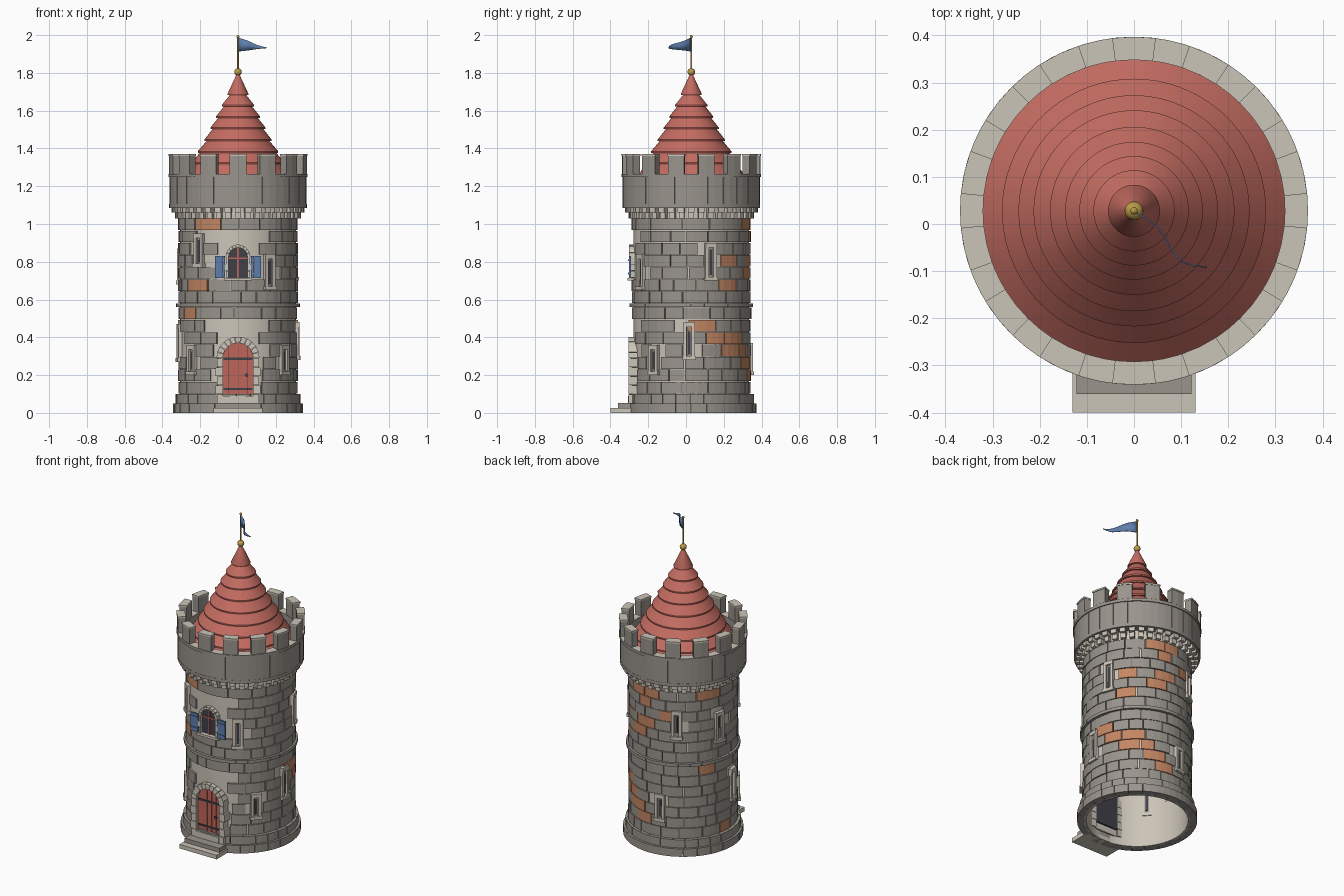
import bpy, bmesh, math, random
from math import sin, cos, pi, radians, sqrt

if "Cube" in bpy.data.objects:
    bpy.data.objects.remove(bpy.data.objects["Cube"])

random.seed(4)
CY = 0.028          # tower axis sits slightly behind the origin, steps reach forward


def material(name, rgb):
    m = bpy.data.materials.new(name)
    m.diffuse_color = (*rgb, 1)
    m.use_nodes = True
    m.node_tree.nodes["Principled BSDF"].inputs["Base Color"].default_value = m.diffuse_color
    return m


STONE = material("grey stone", (.32, .295, .265))
LIGHT = material("light stone", (.60, .555, .48))
BRICK = material("orange brick", (.55, .24, .125))
ROOF = material("roof red", (.55, .15, .12))
DOOR = material("door red", (.52, .13, .10))
BLUE = material("blue", (.11, .21, .42))
DARK = material("dark opening", (.05, .05, .065))
GOLD = material("gold", (.50, .33, .07))


def place(a, u, r, z):
    """Angle a (degrees, 0 = front, 90 = right), sideways u, outward r, height z."""
    t = radians(a)
    return (u * cos(t) + r * sin(t), CY + u * sin(t) - r * cos(t), z)


def solid(bm, lower, upper, mat=0):
    va, vb = [bm.verts.new(p) for p in lower], [bm.verts.new(p) for p in upper]
    n = len(va)
    faces = [bm.faces.new(va), bm.faces.new(vb[::-1])]
    faces += [bm.faces.new((va[i], vb[i], vb[(i + 1) % n], va[(i + 1) % n])) for i in range(n)]
    for f in faces:
        f.material_index = mat


def wedge(bm, a0, a1, r0, r1, z0, z1, mat=0, seg=2):
    angs = [a0 + (a1 - a0) * i / seg for i in range(seg + 1)]
    path = [(a, r1) for a in angs] + [(a, r0) for a in angs[::-1]]
    solid(bm, [place(a, 0, r, z0) for a, r in path], [place(a, 0, r, z1) for a, r in path], mat)


def prism(bm, a, outline, r0, r1, mat=0):
    solid(bm, [place(a, u, r0, z) for u, z in outline], [place(a, u, r1, z) for u, z in outline], mat)


def box(bm, a, u0, u1, r0, r1, z0, z1, mat=0):
    prism(bm, a, [(u0, z0), (u1, z0), (u1, z1), (u0, z1)], r0, r1, mat)


def finish(name, bm, *mats, smooth=False):
    bmesh.ops.recalc_face_normals(bm, faces=bm.faces)
    me = bpy.data.meshes.new(name)
    bm.to_mesh(me)
    bm.free()
    for m in mats:
        me.materials.append(m)
    ob = bpy.data.objects.new(name, me)
    bpy.context.collection.objects.link(ob)
    if smooth:
        bpy.ops.object.select_all(action='DESELECT')
        ob.select_set(True)
        bpy.context.view_layer.objects.active = ob
        bpy.ops.object.shade_smooth_by_angle(angle=radians(35))
    return ob


def lathe(name, profile, mat, seg=64, closed=False):
    bm = bmesh.new()
    rings = [[bm.verts.new(place(360 * i / seg, 0, r, z)) for i in range(seg)] for r, z in profile]
    pairs = list(zip(rings, rings[1:])) + ([(rings[-1], rings[0])] if closed else [])
    for p, q in pairs:
        for i in range(seg):
            j = (i + 1) % seg
            bm.faces.new((p[i], p[j], q[j], q[i]))
    bmesh.ops.remove_doubles(bm, verts=bm.verts, dist=1e-5)
    return finish(name, bm, mat, smooth=True)


def ring_of_blocks(name, n, r0, r1, z0, z1, mat, fill=.96, turn=0):
    bm = bmesh.new()
    step = 360 / n
    for i in range(n):
        c = turn + i * step
        wedge(bm, c - step * fill / 2, c + step * fill / 2, r0, r1, z0, z1)
    return finish(name, bm, mat)


def apart(a, b):
    return abs((a - b + 180) % 360 - 180)


# Mortar shell, open underneath
lathe("mortar_shell", [(.293, 0), (.306, 0), (.306, 1.10), (.293, 1.10)], LIGHT, closed=True)

# Wall stones: skipped around openings, brick at the repaired patches
slits = [(-41, .77, .95), (32, .65, .84), (-51, .20, .36), (51, .20, .36), (109, .70, .90),
         (88, .28, .48), (-152, .73, .91), (-104, .68, .87), (-81, .27, .47), (-170, .20, .37)]
clear = [(0, 23, 0, .49), (0, 20, .69, .96)] + [(a, 8, z0, z1) for a, z0, z1 in slits]
bricks = [{0: [-102], 1: [170], 2: [152], 3: [122, 150], 4: [125, 107], 5: [103, -34], 6: [-59, -121]},
          {1: [137, -50], 2: [158], 3: [135, 164], 4: [-162], 5: [172], 6: [162, -177, -123, -38]}]
bm = bmesh.new()
for half, (base, h) in enumerate([(.10, .0657), (.58, .0643)]):
    for k in range(7):
        z0, z1 = base + k * h, base + (k + 1) * h
        n = random.choice([17, 18, 19])
        cuts = [(i + .5 * (k % 2) + random.uniform(-.22, .22)) * 360 / n for i in range(n)]
        for i in range(n):
            a0, a1 = cuts[i], cuts[(i + 1) % n] + (360 if i == n - 1 else 0)
            mid, zc = (a0 + a1) / 2, (z0 + z1) / 2
            if any(apart(mid, a) < w and lo < zc < hi for a, w, lo, hi in clear):
                continue
            patch = any(apart(mid, b) < (a1 - a0) / 2 for b in bricks[half].get(k, []))
            wedge(bm, a0 + .4, a1 - .4, .30, .315 + random.uniform(-.002, .003),
                  z0 + .002, z1 - .002, 1 if patch else 0, 3)
finish("wall_stones", bm, STONE, BRICK)

# Plinth, string course, corbels and parapet
ring_of_blocks("plinth_lower", 26, .295, .345, 0, .05, STONE, .98)
ring_of_blocks("plinth_upper", 28, .295, .331, .05, .10, STONE, .97, 5)
ring_of_blocks("string_course", 30, .295, .328, .56, .58, STONE, .985)
ring_of_blocks("corbel_lower", 40, .30, .333, 1.03, 1.065, LIGHT, .55)
ring_of_blocks("corbel_upper", 40, .30, .352, 1.06, 1.092, LIGHT, .62)
lathe("parapet_base", [(.293, 1.085), (.364, 1.085), (.364, 1.105), (.293, 1.105)], STONE, closed=True)
ring_of_blocks("parapet_stones", 26, .322, .363, 1.105, 1.25, STONE, .98)
lathe("parapet_core", [(.322, 1.10), (.357, 1.10), (.357, 1.25), (.322, 1.25)], STONE, closed=True)
lathe("parapet_trim", [(.320, 1.248), (.369, 1.248), (.369, 1.266), (.320, 1.266)], STONE, closed=True)
lathe("crenel_floor", [(.320, 1.267), (.368, 1.267)], LIGHT)
ring_of_blocks("merlons", 14, .322, .366, 1.265, 1.36, STONE, .54)
ring_of_blocks("merlon_caps", 14, .320, .369, 1.36, 1.37, LIGHT, .56)

# Tiered conical roof with a closing floor
lips = [(.326, 1.20), (.280, 1.265), (.245, 1.325), (.213, 1.385), (.178, 1.447),
        (.146, 1.51), (.116, 1.57), (.086, 1.63), (.055, 1.69)]
profile = [(0, 1.19)]
for i, (r, z) in enumerate(lips):
    profile += [(r, z - .008), (r, z)]
    if i + 1 < len(lips):
        profile.append((lips[i + 1][0] - .011, lips[i + 1][1] - .008))
lathe("roof", profile + [(.004, 1.80), (0, 1.80)], ROOF, 72)

# Finial, flagpole and pennant
for name, r, z in [("finial_ball", .020, 1.805), ("pole_tip", .008, 1.992)]:
    lathe(name, [(r * sin(pi * i / 10), z - r * cos(pi * i / 10)) for i in range(11)], GOLD, 20)
lathe("flagpole", [(0, 1.78), (.005, 1.78), (.005, 1.99), (0, 1.99)], GOLD, 12)
path = [(0, .028), (.025, .014), (.05, -.004), (.067, -.028), (.082, -.056),
        (.10, -.078), (.125, -.087), (.155, -.09)]
bm = bmesh.new()
rows = []
for i, (x, y) in enumerate(path):
    t = i / (len(path) - 1)
    mid, half = 1.950 - .018 * t, .036 * (1 - t) + .001
    rows.append([bm.verts.new((x, y, mid - half)), bm.verts.new((x, y, mid + half))])
for p, q in zip(rows, rows[1:]):
    bm.faces.new((p[0], q[0], q[1], p[1]))
flag = finish("pennant", bm, BLUE, smooth=True)
flag.modifiers.new("thickness", 'SOLIDIFY').thickness = .003

# Arrow slits: four bars around a dark gap
bm = bmesh.new()
for a, z0, z1 in slits:
    for s in (-1, 1):
        box(bm, a, s * .013, s * .031, .288, .325, z0, z1)
    box(bm, a, -.031, .031, .288, .326, z1 - .024, z1)
    box(bm, a, -.036, .036, .288, .330, z0, z0 + .02)
    box(bm, a, -.013, .013, .288, .313, z0 + .02, z1 - .024, 1)
    box(bm, a, -.007, .007, .284, .316, z0 + .03, z1 - .035, 2)
finish("arrow_slits", bm, LIGHT, STONE, DARK)


def arch(w, z0, spring, n=16):
    return [(-w, z0), (w, z0)] + [(w * cos(pi * i / n), spring + w * sin(pi * i / n)) for i in range(n + 1)]


def surround(bm, w, thick, z0, spring, r1, stones, jambs):
    """Arch stones over stacked jamb stones of alternating width."""
    for i in range(stones):
        a, b = pi * (i + .04) / stones, pi * (i + .96) / stones
        prism(bm, 0, [(rr * cos(t), spring + rr * sin(t))
                      for rr, t in ((w, a), (w + thick, a), (w + thick, b), (w, b))], .275, r1)
    h = (spring - z0) / jambs
    for k in range(jambs):
        out = w + thick + (.006 if k % 2 else -.003)
        for s in (-1, 1):
            box(bm, 0, s * w, s * out, .27, r1, z0 + k * h + .001, z0 + (k + 1) * h - .001)


# Door: surround, planks, straps, handle, dark inside
bm = bmesh.new()
surround(bm, .08, .034, .05, .29, .333, 11, 5)
box(bm, 0, -.08, .08, .28, .336, .05, .09)
finish("door_surround", bm, LIGHT)
bm = bmesh.new()
for k in range(5):
    u0, u1 = -.08 + k * .032 + .001, -.08 + (k + 1) * .032 - .001
    top = [(u, .29 + sqrt(max(0, .08 ** 2 - u * u))) for u in (u1, (u0 + u1) / 2, u0)]
    prism(bm, 0, [(u0, .09), (u1, .09)] + top, .29, .314)
prism(bm, 0, arch(.08, .09, .29), .27, .309, 1)
for z in (.12, .28):
    box(bm, 0, -.078, .078, .30, .318, z, z + .012, 1)
prism(bm, 0, [(.045 + .01 * cos(pi * i / 4), .20 + .01 * sin(pi * i / 4)) for i in range(8)], .31, .321, 1)
finish("door", bm, DOOR, DARK)

# Front window: surround, sill, dark glass, red bars
bm = bmesh.new()
surround(bm, .05, .016, .715, .825, .330, 9, 3)
box(bm, 0, -.075, .075, .28, .338, .70, .715)
finish("window_surround", bm, LIGHT)
bm = bmesh.new()
prism(bm, 0, arch(.05, .715, .825), .275, .312)
box(bm, 0, -.004, .004, .30, .318, .715, .875, 1)
box(bm, 0, -.049, .049, .30, .318, .815, .823, 1)
finish("window_glass", bm, DARK, DOOR)

# Blue plank shutters
bm = bmesh.new()
for s in (-1, 1):
    for k in range(3):
        u = .069 + k * .0175
        box(bm, 0, s * u, s * (u + .0165), .318, .331, .715, .83)
    for z in (.733, .803):
        box(bm, 0, s * .069, s * .121, .329, .335, z, z + .01)
finish("shutters", bm, BLUE)

# Front steps
bm = bmesh.new()
box(bm, 0, -.13, .13, .29, .428, 0, .026, 0)
box(bm, 0, -.122, .122, .29, .388, .026, .052, 1)
finish("steps", bm, LIGHT, STONE)
